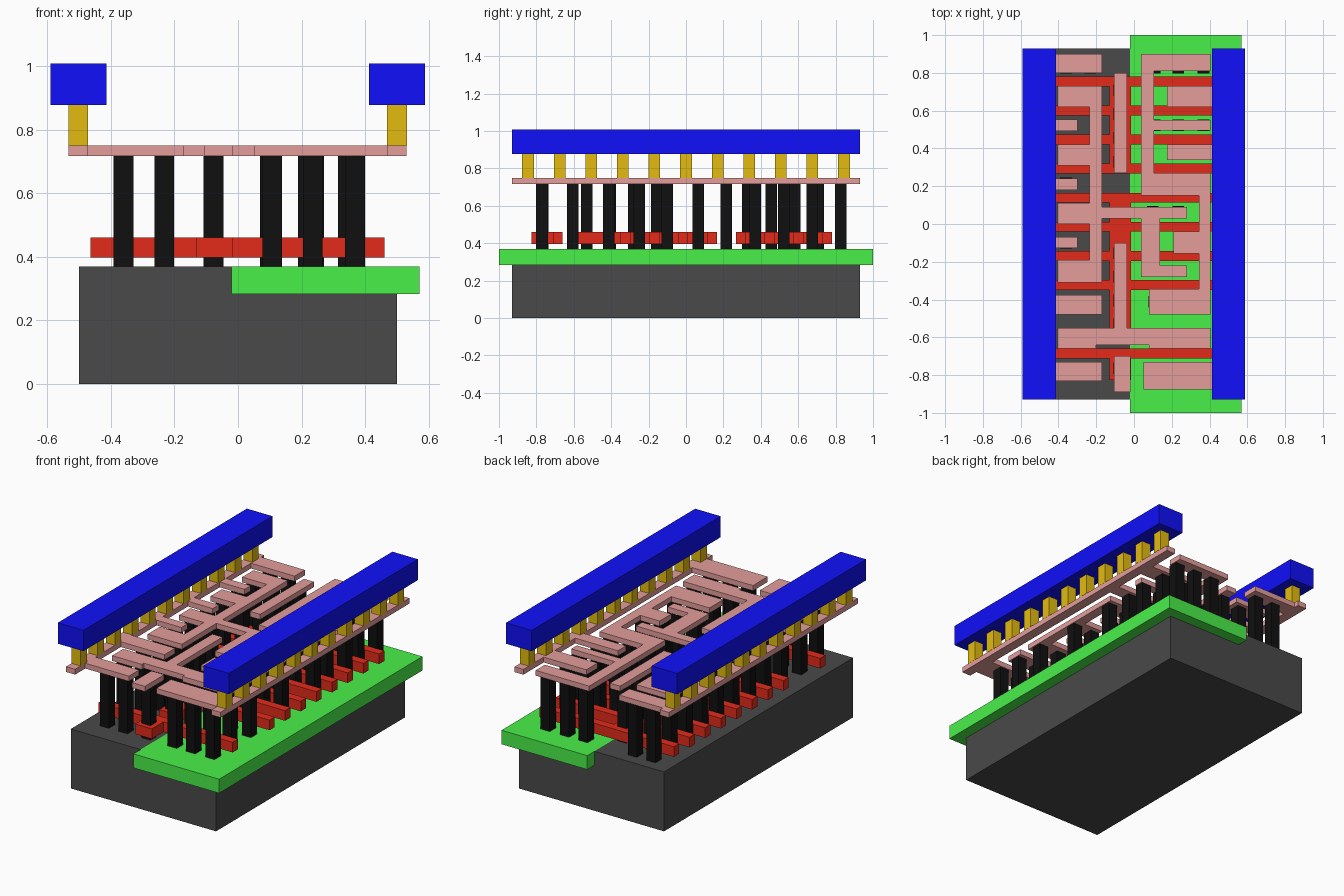
import bpy, bmesh

if "Cube" in bpy.data.objects:
    bpy.data.objects.remove(bpy.data.objects["Cube"])


def paint(obj, color):
    if color:
        mat = bpy.data.materials.new(obj.name + "_color")
        mat.diffuse_color = (*color, 1)
        mat.use_nodes = True
        mat.node_tree.nodes["Principled BSDF"].inputs["Base Color"].default_value = mat.diffuse_color
        obj.data.materials.append(mat)


def layer(name, rects, z0, z1, color=None):
    """Extrude the union of rectangles (x0, x1, y0, y1) from z0 to z1."""
    xs = sorted({v for r in rects for v in r[:2]})
    ys = sorted({v for r in rects for v in r[2:]})
    bm = bmesh.new()
    verts = {}

    def vert(i, j):
        if (i, j) not in verts:
            verts[i, j] = bm.verts.new((xs[i], ys[j], z0))
        return verts[i, j]

    for i in range(len(xs) - 1):
        for j in range(len(ys) - 1):
            cx, cy = (xs[i] + xs[i + 1]) / 2, (ys[j] + ys[j + 1]) / 2
            if any(a < cx < b and c < cy < d for a, b, c, d in rects):
                bm.faces.new((vert(i, j), vert(i + 1, j),
                              vert(i + 1, j + 1), vert(i, j + 1)))
    top = bmesh.ops.extrude_face_region(bm, geom=bm.faces[:], use_keep_orig=True)
    bmesh.ops.translate(bm, vec=(0, 0, z1 - z0),
                        verts=[g for g in top["geom"] if isinstance(g, bmesh.types.BMVert)])
    bmesh.ops.recalc_face_normals(bm, faces=bm.faces[:])
    # merge the grid cells into clean flat faces
    bmesh.ops.dissolve_limit(bm, angle_limit=0.01, verts=bm.verts[:], edges=bm.edges[:])
    mesh = bpy.data.meshes.new(name)
    bm.to_mesh(mesh)
    bm.free()
    obj = bpy.data.objects.new(name, mesh)
    bpy.context.collection.objects.link(obj)
    paint(obj, color)
    return obj


def squares(points, half=0.031):
    return [(x - half, x + half, y - half, y + half) for x, y in points]


L = 0.93                       # half length of the cell
WELL, TOP = 0.283, 0.37        # well floor, wafer surface
GREY, GREEN, RED = (0.067, 0.067, 0.067), (0.067, 0.87, 0.067), (0.77, 0.024, 0.011)
BLACK, PINK = (0.005, 0.005, 0.005), (0.77, 0.34, 0.33)
YELLOW, BLUE = (0.77, 0.5, 0.005), (0.005, 0.005, 0.95)

# Wafer block with a step that the green well sits in
profile = [(-0.5, 0), (0.5, 0), (0.5, WELL), (-0.02, WELL), (-0.02, TOP), (-0.5, TOP)]
bm = bmesh.new()
face = bm.faces.new([bm.verts.new((x, -L, z)) for x, z in profile])
ext = bmesh.ops.extrude_face_region(bm, geom=[face], use_keep_orig=True)
bmesh.ops.translate(bm, vec=(0, 2 * L, 0),
                    verts=[g for g in ext["geom"] if isinstance(g, bmesh.types.BMVert)])
bmesh.ops.recalc_face_normals(bm, faces=bm.faces[:])
mesh = bpy.data.meshes.new("substrate")
bm.to_mesh(mesh)
bm.free()
substrate = bpy.data.objects.new("substrate", mesh)
bpy.context.collection.objects.link(substrate)
paint(substrate, GREY)

layer("well", [(-0.02, 0.57, -1, 1)], WELL, TOP, GREEN)

# Gate strips, joined by wide bars along the middle
gates = [0.755 - 0.154 * i for i in range(8)] + [-0.685]
layer("gates", [(-0.463, 0.461, y - 0.026, y + 0.026) for y in gates]
      + [(-0.13, -0.016, a, b) for a, b in ((0.27, 0.78), (-0.59, 0.155), (-0.825, -0.685))],
      0.397, 0.46, RED)

# Contact pillars: two columns on the left, one in the middle, up to three right
rows = [0.828, 0.675, 0.523, 0.37, 0.215, 0.065, -0.1, -0.25, -0.412, -0.605, -0.77]
short_left = (2, 4, 6)
left = [(-0.36, y) for y in rows]
left += [(-0.232, y) for i, y in enumerate(rows) if i not in short_left]
middle = [(-0.077, 0.33 + 0.126 * i) for i in range(4)]
middle += [(-0.077, -0.53 + 0.125 * i) for i in range(4)] + [(-0.077, -0.765)]
right = []
for i, y in enumerate(rows):
    columns = {1: (0.22, 0.345), 3: (0.22, 0.345), 6: (0.24, 0.368),
               5: (0.1, 0.235), 7: (0.1, 0.235)}.get(i, (0.108, 0.235, 0.368))
    right += [(x, y) for x in columns]
for name, pts in (("left", left), ("middle", middle), ("right", right)):
    layer(name + "_contacts", squares(pts), TOP, 0.716, BLACK)

# Pink wiring: rails with their taps, then the inner nets
Z = (0.716, 0.749)
layer("left_rail", [(-0.533, -0.471, -L, L)]
      + [(-0.48, -0.30, y - 0.03, y + 0.03) for y in (0.523, 0.21, -0.098)]
      + [(-0.48, -0.17, a, b) for a, b in ((0.80, 0.90), (-0.48, -0.375), (-0.83, -0.73))],
      *Z, PINK)
layer("right_rail", [(0.469, 0.53, -L, L), (0.175, 0.48, 0.62, 0.73),
                     (0.175, 0.48, 0.34, 0.42), (0.05, 0.48, -0.875, -0.73)], *Z, PINK)
layer("output_wire", [(-0.235, -0.17, -0.31, 0.73)]
      + [(-0.405, -0.2, a, b) for a, b in ((0.62, 0.73), (0.31, 0.42),
                                           (0.0, 0.11), (-0.31, -0.19))]
      + [(-0.2, 0.28, 0.03, 0.09), (0.037, 0.137, -0.28, 0.05), (0.1, 0.28, -0.28, -0.22)],
      *Z, PINK)
layer("shared_wire", [(0.037, 0.106, 0.15, 0.9), (0.05, 0.405, 0.81, 0.9),
                      (0.05, 0.405, 0.495, 0.55), (0.05, 0.405, 0.15, 0.27),
                      (0.343, 0.405, -0.48, 0.2), (0.21, 0.405, -0.155, -0.04),
                      (0.08, 0.405, -0.48, -0.345)], *Z, PINK)
layer("cross_wire", [(-0.405, 0.405, -0.64, -0.55), (-0.405, -0.2, -0.66, -0.6),
                     (0.08, 0.405, -0.66, -0.6), (-0.106, -0.037, -0.6, -0.1)], *Z, PINK)
layer("long_input", [(-0.106, -0.037, 0.27, 0.8)], *Z, PINK)
layer("small_input", [(-0.106, -0.018, -0.89, -0.7)], *Z, PINK)

# Power rails and the row of vias below each
for side, x in (("left", -0.502), ("right", 0.5)):
    layer(side + "_vias", squares([(x, 0.169 * i) for i in range(-5, 6)]), 0.749, 0.877, YELLOW)
    layer(side + "_power_bar", [(x - 0.088, x + 0.088, -L, L)], 0.877, 1.007, BLUE)
